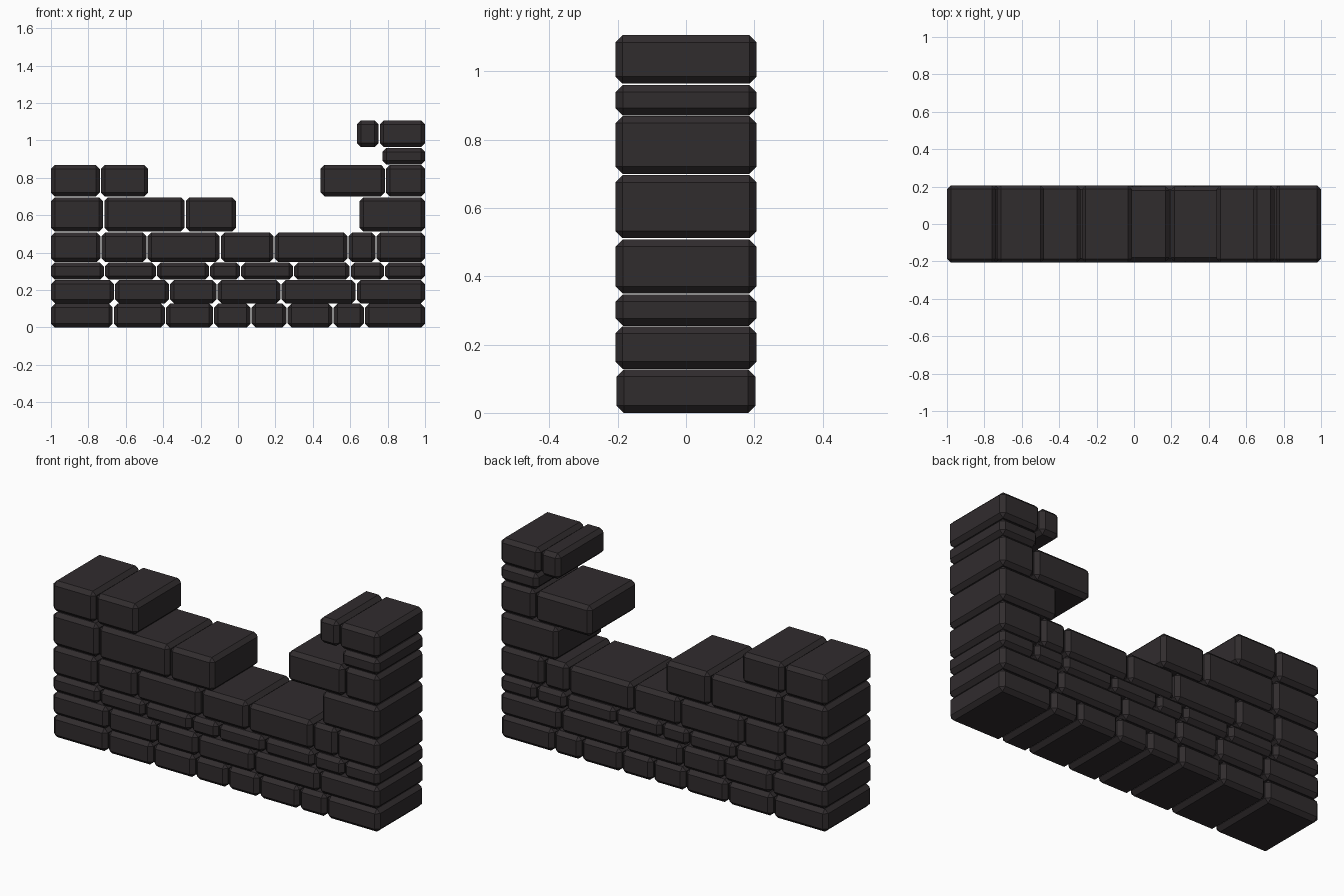
import bpy
import bmesh

if "Cube" in bpy.data.objects:
    bpy.data.objects.remove(bpy.data.objects["Cube"])

# dark stone material
mat = bpy.data.materials.new("dark_stone")
mat.diffuse_color = (0.03, 0.025, 0.027, 1)
mat.use_nodes = True
mat.node_tree.nodes["Principled BSDF"].inputs["Base Color"].default_value = mat.diffuse_color

# courses: bottom z, top z, half depth, runs of vertical joints along x
COURSES = [
    (0.000, 0.127, 0.203, [[-1, -.667, -.388, -.13, .07, .262, .508, .676, 1]]),
    (0.129, 0.253, 0.207, [[-1, -.66, -.366, -.112, .23, .632, 1]]),
    (0.255, 0.347, 0.206, [[-1, -.714, -.436, -.152, .014, .297, .6, .784, 1]]),
    (0.349, 0.508, 0.206, [[-1, -.732, -.487, -.095, .193, .588, .738, 1]]),
    (0.512, 0.696, 0.207, [[-1, -.718, -.282, -.01], [.65, 1]]),
    (0.700, 0.869, 0.207, [[-1, -.736, -.48], [.442, .788, 1]]),
    (0.871, 0.960, 0.206, [[.772, 1]]),
    (0.964, 1.106, 0.207, [[.636, .755, 1]]),
]
GAP = 0.003
CHAMFER = 0.021


def stone(name, x0, x1, z0, z1, half):
    """Box stone with every edge chamfered."""
    bm = bmesh.new()
    bmesh.ops.create_cube(bm, size=1)
    for v in bm.verts:
        v.co.x = x1 if v.co.x > 0 else x0
        v.co.y = half if v.co.y > 0 else -half
        v.co.z = z1 if v.co.z > 0 else z0
    bmesh.ops.bevel(bm, geom=bm.edges[:], offset=CHAMFER, segments=1,
                    affect='EDGES')
    mesh = bpy.data.meshes.new(name)
    bm.to_mesh(mesh)
    bm.free()
    mesh.materials.append(mat)
    bpy.context.collection.objects.link(bpy.data.objects.new(name, mesh))


# lay the wall course by course; inner stones sit slightly shallower
for row, (z0, z1, half, runs) in enumerate(COURSES, 1):
    n = 0
    for joints in runs:
        for a, b in zip(joints, joints[1:]):
            n += 1
            x0 = a + (GAP if a > -1 and a != joints[0] else 0)
            x1 = b - (GAP if b < 1 and b != joints[-1] else 0)
            inner = row == 4 and a > -.1 and b < 1
            stone(f"stone_course{row}_{n}", x0, x1, z0, z1,
                  0.201 if inner else half)
